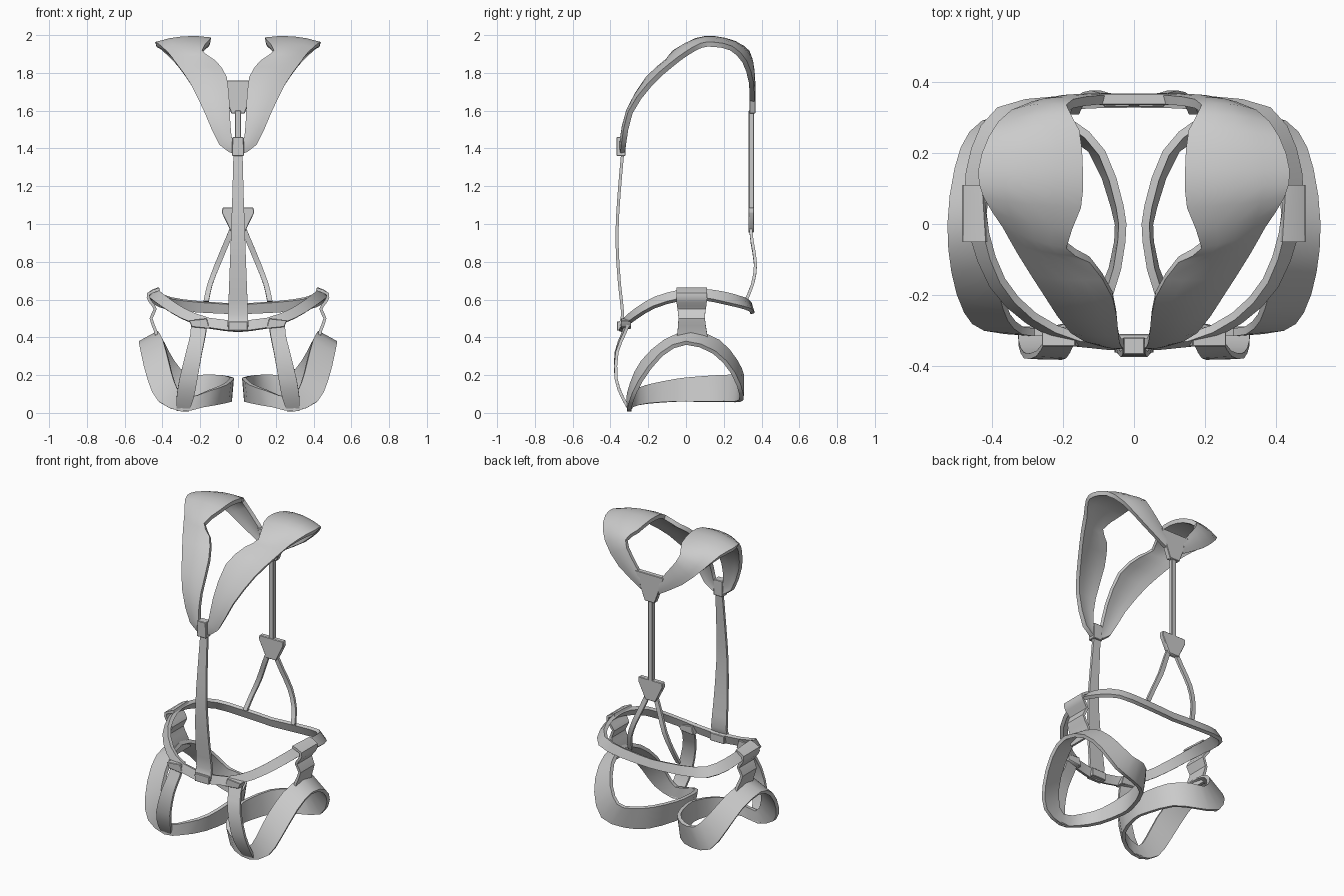
import bpy, bmesh
from mathutils import Vector


def catmull(a, b, c, d, t):
    return 0.5 * (2 * b + (c - a) * t + (2 * a - 5 * b + 4 * c - d) * t * t
                  + (3 * b - a - 3 * c + d) * t ** 3)


def finish(ob, mirror=False, thick=0.0, bevel=0.0):
    if mirror:
        m = ob.modifiers.new("mirror", 'MIRROR')
        m.merge_threshold = 0.002
    if thick:
        s = ob.modifiers.new("solid", 'SOLIDIFY')
        s.thickness, s.offset = thick, 0
    if bevel:
        b = ob.modifiers.new("bevel", 'BEVEL')
        b.width, b.segments = bevel, 1
    bpy.ops.object.select_all(action='DESELECT')
    ob.select_set(True)
    bpy.context.view_layer.objects.active = ob
    bpy.ops.object.convert(target='MESH')
    bpy.ops.object.shade_smooth_by_angle(angle=0.6)


def add_object(name, bm):
    bmesh.ops.recalc_face_normals(bm, faces=bm.faces)
    me = bpy.data.meshes.new(name)
    bm.to_mesh(me)
    bm.free()
    ob = bpy.data.objects.new(name, me)
    bpy.context.collection.objects.link(ob)
    return ob


def ribbon(name, stations, thick=0.02, closed=False, mirror=False, sub=2, bulge=0.0, cross=1):
    """Webbing strip: every station is edge A xyz + edge B xyz."""
    A = [Vector(s[:3]) for s in stations]
    B = [Vector(s[3:]) for s in stations]
    n = len(A)
    at = (lambda i: i % n) if closed else (lambda i: min(max(i, 0), n - 1))
    rows = []
    for i in range(n if closed else n - 1):
        for k in range(sub):
            rows.append([catmull(*(E[at(i + j)] for j in (-1, 0, 1, 2)), k / sub) for E in (A, B)])
    if not closed:
        rows.append([A[-1], B[-1]])
    bm = bmesh.new()
    grid = []
    for r, (a, b) in enumerate(rows):
        p, q = rows[max(r - 1, 0)], rows[min(r + 1, len(rows) - 1)]
        nrm = (b - a).cross((q[0] + q[1]) - (p[0] + p[1])).normalized()
        w = (b - a).length * bulge
        grid.append([bm.verts.new(a.lerp(b, j / cross) + nrm * w * 4 * (j / cross) * (1 - j / cross))
                     for j in range(cross + 1)])
    for r in range(len(grid) if closed else len(grid) - 1):
        g, h = grid[r], grid[(r + 1) % len(grid)]
        for j in range(cross):
            bm.faces.new((g[j], g[j + 1], h[j + 1], h[j]))
    finish(add_object(name, bm), mirror, thick)


def plate(name, outline, y0, y1, mirror=False):
    """Flat plate: xz outline extruded along y."""
    bm = bmesh.new()
    f = bm.faces.new([bm.verts.new((x, y0, z)) for x, z in outline])
    ext = bmesh.ops.extrude_face_region(bm, geom=[f])
    for v in ext["geom"]:
        if isinstance(v, bmesh.types.BMVert):
            v.co.y = y1
    finish(add_object(name, bm), mirror, bevel=0.003)


# Shoulder pads: chest, over the shoulder, down to the back plate
ribbon("shoulder_pads", [
    (0.003, -0.335, 1.42, 0.012, -0.335, 1.37), (0.035, -0.335, 1.46, 0.095, -0.33, 1.42),
    (0.045, -0.30, 1.60, 0.175, -0.295, 1.59), (0.06, -0.20, 1.77, 0.25, -0.19, 1.74),
    (0.125, -0.10, 1.86, 0.32, -0.08, 1.84), (0.19, -0.06, 1.91, 0.365, 0.0, 1.90),
    (0.15, 0.05, 1.965, 0.42, 0.08, 1.945), (0.145, 0.15, 1.975, 0.435, 0.15, 1.95),
    (0.155, 0.26, 1.95, 0.405, 0.24, 1.93), (0.19, 0.325, 1.91, 0.34, 0.31, 1.86),
    (0.14, 0.345, 1.83, 0.22, 0.345, 1.75), (0.07, 0.35, 1.74, 0.06, 0.35, 1.65)],
    thick=0.026, mirror=True, bulge=0.06, cross=4)

# Chest tab and front strap
plate("chest_tab", [(-0.032, 1.36), (0.032, 1.36), (0.03, 1.46), (-0.03, 1.46)], -0.368, -0.32)
ribbon("front_strap", [
    (-0.024, -0.335, 1.38, 0.024, -0.335, 1.38), (-0.03, -0.355, 1.15, 0.03, -0.355, 1.15),
    (-0.038, -0.366, 0.92, 0.038, -0.366, 0.92), (-0.047, -0.352, 0.68, 0.047, -0.352, 0.68),
    (-0.053, -0.335, 0.52, 0.053, -0.335, 0.52), (-0.055, -0.355, 0.46, 0.055, -0.355, 0.46)],
    thick=0.016)
plate("front_strap_loop", [(-0.05, 0.435), (0.05, 0.435), (0.05, 0.485), (-0.05, 0.485)], -0.365, -0.31)

# Back plates and back strap
plate("upper_back_plate", [(-0.035, 1.585), (0.035, 1.585), (0.1, 1.76), (-0.1, 1.76)], 0.335, 0.367)
plate("back_strap", [(-0.016, 1.05), (0.016, 1.05), (0.016, 1.6), (-0.016, 1.6)], 0.332, 0.36)
plate("lower_back_plate", [(-0.035, 0.955), (0.035, 0.955), (0.086, 1.06), (0.082, 1.087),
                           (-0.082, 1.087), (-0.086, 1.06)], 0.33, 0.36)
ribbon("back_fork_straps", [
    (0.012, 0.342, 0.98, 0.042, 0.342, 0.98), (0.045, 0.35, 0.90, 0.072, 0.35, 0.91),
    (0.095, 0.368, 0.78, 0.122, 0.368, 0.79), (0.135, 0.352, 0.68, 0.162, 0.352, 0.68),
    (0.155, 0.315, 0.59, 0.182, 0.315, 0.59)], thick=0.016, mirror=True)

# Waist belt
ribbon("waist_belt", [
    (0, -0.33, 0.485, 0, -0.345, 0.43), (0.15, -0.32, 0.50, 0.16, -0.335, 0.45),
    (0.28, -0.26, 0.55, 0.30, -0.27, 0.50), (0.37, -0.16, 0.61, 0.40, -0.17, 0.56),
    (0.415, -0.03, 0.645, 0.455, -0.03, 0.60), (0.425, 0.08, 0.65, 0.47, 0.08, 0.605),
    (0.41, 0.20, 0.635, 0.45, 0.21, 0.58), (0.35, 0.30, 0.607, 0.38, 0.32, 0.553),
    (0.20, 0.332, 0.588, 0.21, 0.35, 0.535), (0, 0.338, 0.575, 0, 0.352, 0.525)],
    thick=0.022, mirror=True)

# Side tabs joining belt and leg loops
ribbon("side_tabs", [
    (0.415, -0.05, 0.655, 0.425, 0.11, 0.655), (0.475, -0.05, 0.63, 0.475, 0.11, 0.63),
    (0.465, -0.05, 0.59, 0.465, 0.11, 0.59), (0.438, -0.045, 0.55, 0.438, 0.105, 0.55),
    (0.46, -0.04, 0.50, 0.46, 0.10, 0.50), (0.435, -0.045, 0.43, 0.435, 0.11, 0.43),
    (0.425, -0.05, 0.37, 0.425, 0.12, 0.37)], thick=0.016, mirror=True)

# Leg loops
ribbon("leg_loops", [
    (0.42, 0.03, 0.425, 0.52, 0.0, 0.37), (0.395, 0.17, 0.38, 0.50, 0.15, 0.32),
    (0.34, 0.26, 0.28, 0.46, 0.25, 0.21), (0.27, 0.295, 0.205, 0.38, 0.295, 0.09),
    (0.18, 0.285, 0.20, 0.24, 0.275, 0.06), (0.09, 0.20, 0.20, 0.12, 0.21, 0.06),
    (0.04, 0.05, 0.19, 0.055, 0.05, 0.06), (0.035, -0.05, 0.18, 0.045, -0.05, 0.06),
    (0.07, -0.20, 0.15, 0.09, -0.20, 0.05), (0.15, -0.28, 0.12, 0.19, -0.29, 0.03),
    (0.28, -0.305, 0.08, 0.30, -0.30, 0.008), (0.335, -0.285, 0.16, 0.42, -0.29, 0.06),
    (0.365, -0.23, 0.27, 0.475, -0.24, 0.17), (0.395, -0.11, 0.38, 0.51, -0.13, 0.31)],
    thick=0.022, closed=True, mirror=True)

# Front leg straps with their belt buckles
ribbon("front_leg_straps", [
    (0.165, -0.315, 0.48, 0.25, -0.30, 0.48), (0.17, -0.335, 0.42, 0.25, -0.325, 0.42),
    (0.19, -0.37, 0.32, 0.275, -0.365, 0.32), (0.215, -0.37, 0.18, 0.31, -0.37, 0.18),
    (0.235, -0.335, 0.08, 0.325, -0.335, 0.08), (0.26, -0.295, 0.012, 0.325, -0.295, 0.014)],
    thick=0.016, mirror=True)
plate("belt_buckles", [(0.15, 0.445), (0.245, 0.455), (0.26, 0.49), (0.165, 0.50)],
      -0.345, -0.29, mirror=True)
